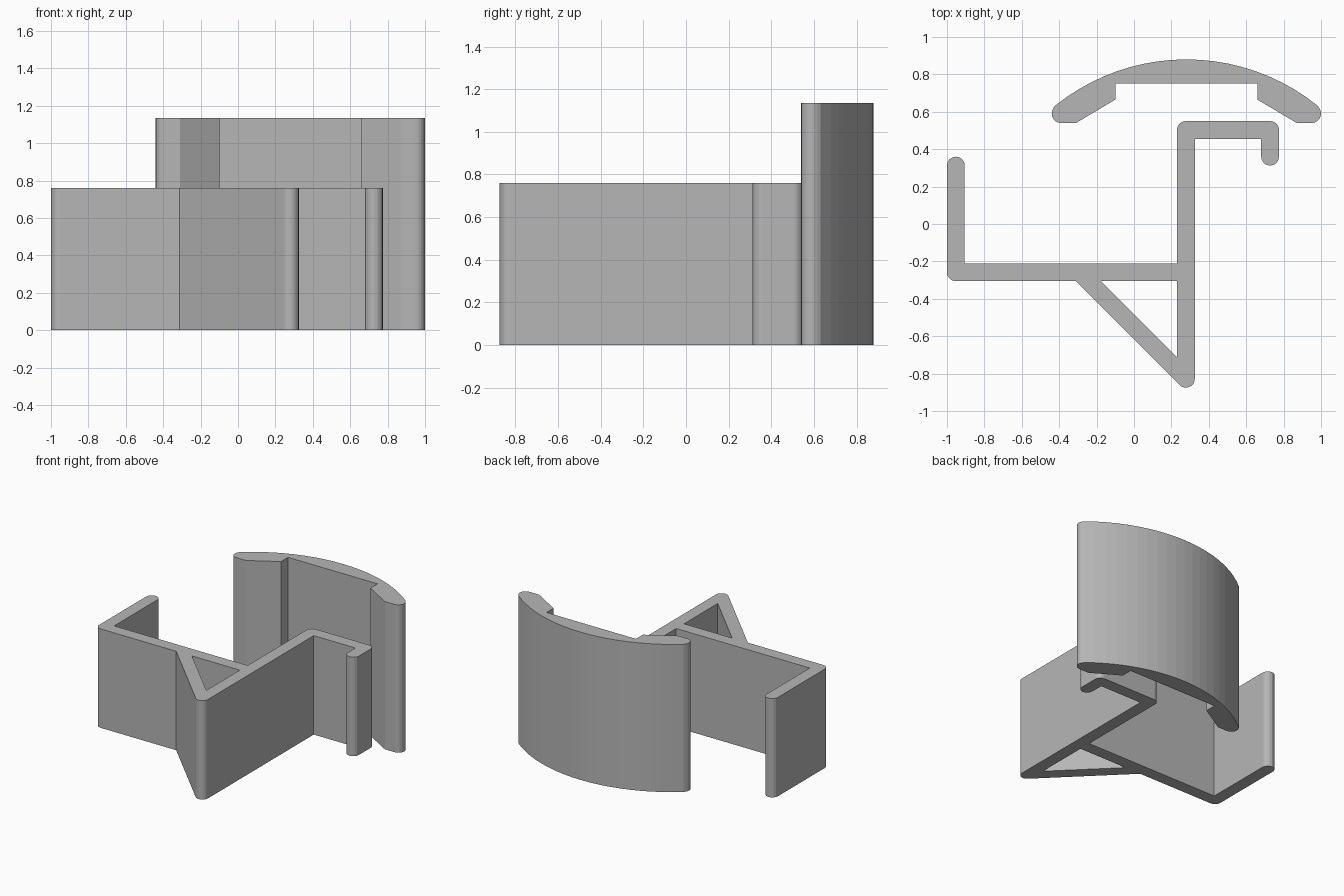
import bpy
import bmesh
from math import sin, cos, radians

cube = bpy.data.objects.get("Cube")
if cube:
    bpy.data.objects.remove(cube, do_unlink=True)

grey = bpy.data.materials.new("plain grey")
grey.use_nodes = True
grey.diffuse_color = (0.47, 0.47, 0.47, 1)
grey.node_tree.nodes["Principled BSDF"].inputs["Base Color"].default_value = (0.47, 0.47, 0.47, 1)


def arc(cx, cy, r, start, end, steps=8):
    """Points on a circle, angles in degrees."""
    angles = [radians(start + (end - start) * i / steps) for i in range(steps + 1)]
    return [(cx + r * cos(a), cy + r * sin(a)) for a in angles]


def extrude_profile(name, loops, height):
    """Fill closed loops (inner loops become holes) and extrude them up from the ground."""
    curve = bpy.data.curves.new(name + " profile", 'CURVE')
    curve.dimensions = '2D'
    curve.fill_mode = 'BOTH'
    curve.extrude = height / 2
    for loop in loops:
        spline = curve.splines.new('POLY')
        spline.points.add(len(loop) - 1)
        for point, (x, y) in zip(spline.points, loop):
            point.co = (x, y, 0, 1)
        spline.use_cyclic_u = True
    helper = bpy.data.objects.new(name + " helper", curve)
    bpy.context.collection.objects.link(helper)
    depsgraph = bpy.context.evaluated_depsgraph_get()
    mesh = bpy.data.meshes.new_from_object(helper.evaluated_get(depsgraph))
    bpy.data.objects.remove(helper, do_unlink=True)
    bpy.data.curves.remove(curve)

    bm = bmesh.new()
    bm.from_mesh(mesh)
    bmesh.ops.translate(bm, verts=bm.verts, vec=(0, 0, height / 2))
    bmesh.ops.remove_doubles(bm, verts=bm.verts, dist=0.0005)
    bmesh.ops.recalc_face_normals(bm, faces=bm.faces)
    for face in bm.faces:
        face.smooth = False
        face.material_index = 0
    bm.to_mesh(mesh)
    bm.free()
    mesh.name = name
    mesh.materials.clear()
    mesh.materials.append(grey)
    obj = bpy.data.objects.new(name, mesh)
    bpy.context.collection.objects.link(obj)
    return obj


# Bracket: left wall, shelf, spine with hooked arm, diagonal brace
r = 0.0475
outline = (
    arc(-0.9525, 0.3125, r, 0, 180)            # rounded end of left wall
    + arc(-0.9525, -0.2575, r, 180, 270)       # outer corner
    + [(-0.312, -0.305)]                       # brace meets shelf
    + arc(0.2775, -0.8275, r, 225, 360)        # foot of spine
    + [(0.325, 0.455), (0.68, 0.455)]          # inside of hook
    + arc(0.7275, 0.36, r, 180, 360)           # hook tip
    + arc(0.7275, 0.5025, r, 0, 90)            # hook corner
    + arc(0.2775, 0.5025, r, 90, 180)          # top of spine
    + [(0.23, -0.21), (-0.905, -0.21)]         # top of shelf
)
brace_hole = [(-0.178, -0.305), (0.23, -0.713), (0.23, -0.305)]
extrude_profile("bracket", [outline, brace_hole], 0.76)

# Curved cover plate, half profile mirrored about its own centre line
mid = 0.28
left_half = (
    arc(mid, -0.239, 1.119, 90, 128.9, 10)     # outer curve
    + arc(-0.39, 0.59, 0.05, 128.9, 270)[1:]   # rounded lip
    + [(-0.31, 0.54), (-0.1, 0.665), (-0.1, 0.75)]
)
right_half = [(2 * mid - x, y) for x, y in reversed(left_half[1:])]
extrude_profile("curved_cover", [left_half + right_half], 1.135)
